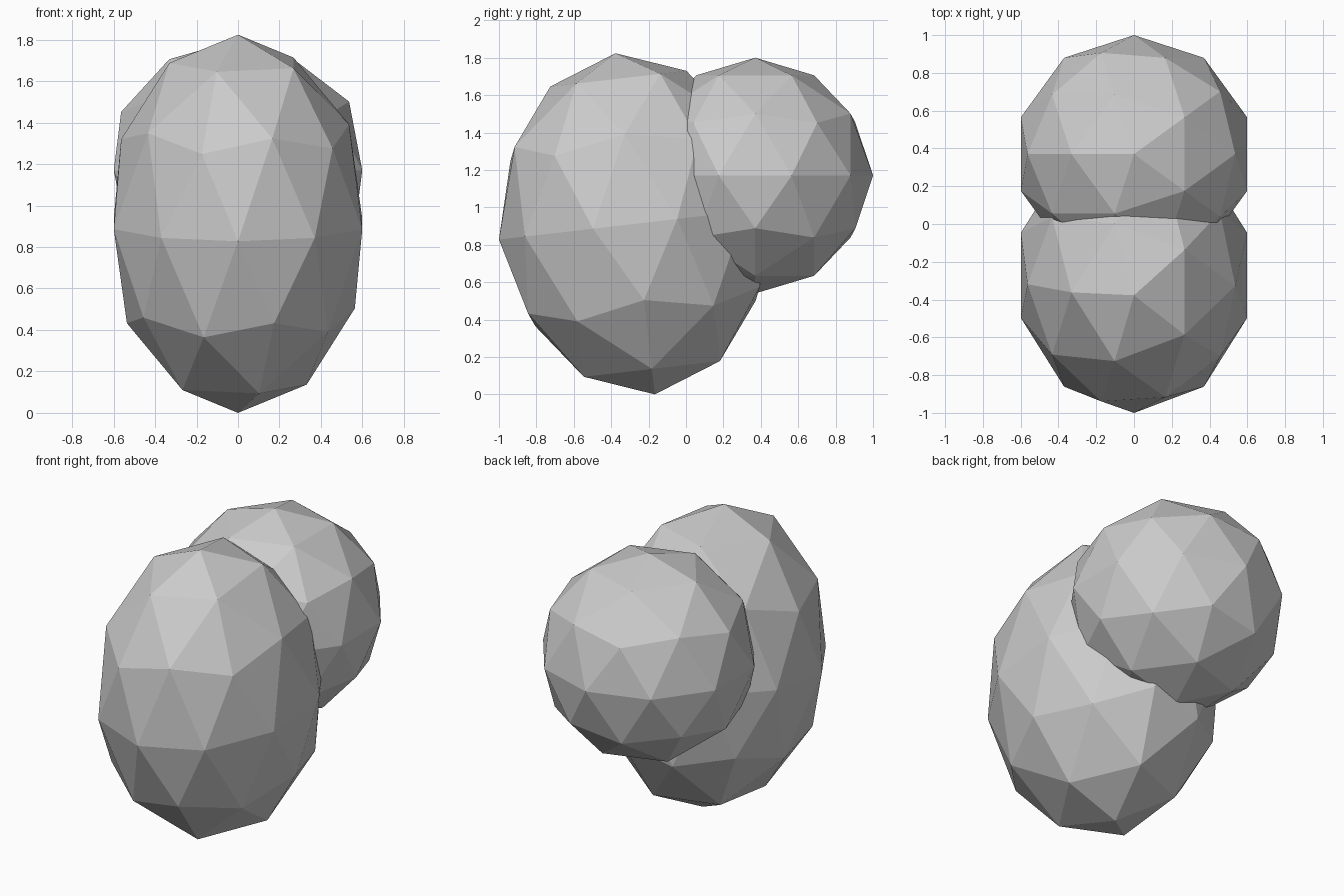
import bpy
from math import pi, radians

if "Cube" in bpy.data.objects:
    bpy.data.objects.remove(bpy.data.objects["Cube"])


def lobe(name, location, scale, tilt=0.0):
    """Faceted ball, scaled and tilted about the x axis."""
    bpy.ops.mesh.primitive_ico_sphere_add(subdivisions=2, radius=1)
    ob = bpy.context.object
    ob.name = name
    # half turn so the facets point the right way
    ob.rotation_euler = (0, 0, pi)
    bpy.ops.object.transform_apply(location=False, rotation=True, scale=False)
    ob.scale = scale
    ob.rotation_euler = (tilt, 0, 0)
    ob.location = location
    bpy.ops.object.shade_flat()
    return ob


# Large egg-shaped front lobe, leaning slightly forward
lobe("front_lobe", (0, -0.272, 0.912), (0.63, 0.733, 0.918), radians(6.6))

# Smaller round back lobe
lobe("back_lobe", (0, 0.37, 1.17), (0.63, 0.63, 0.63))
